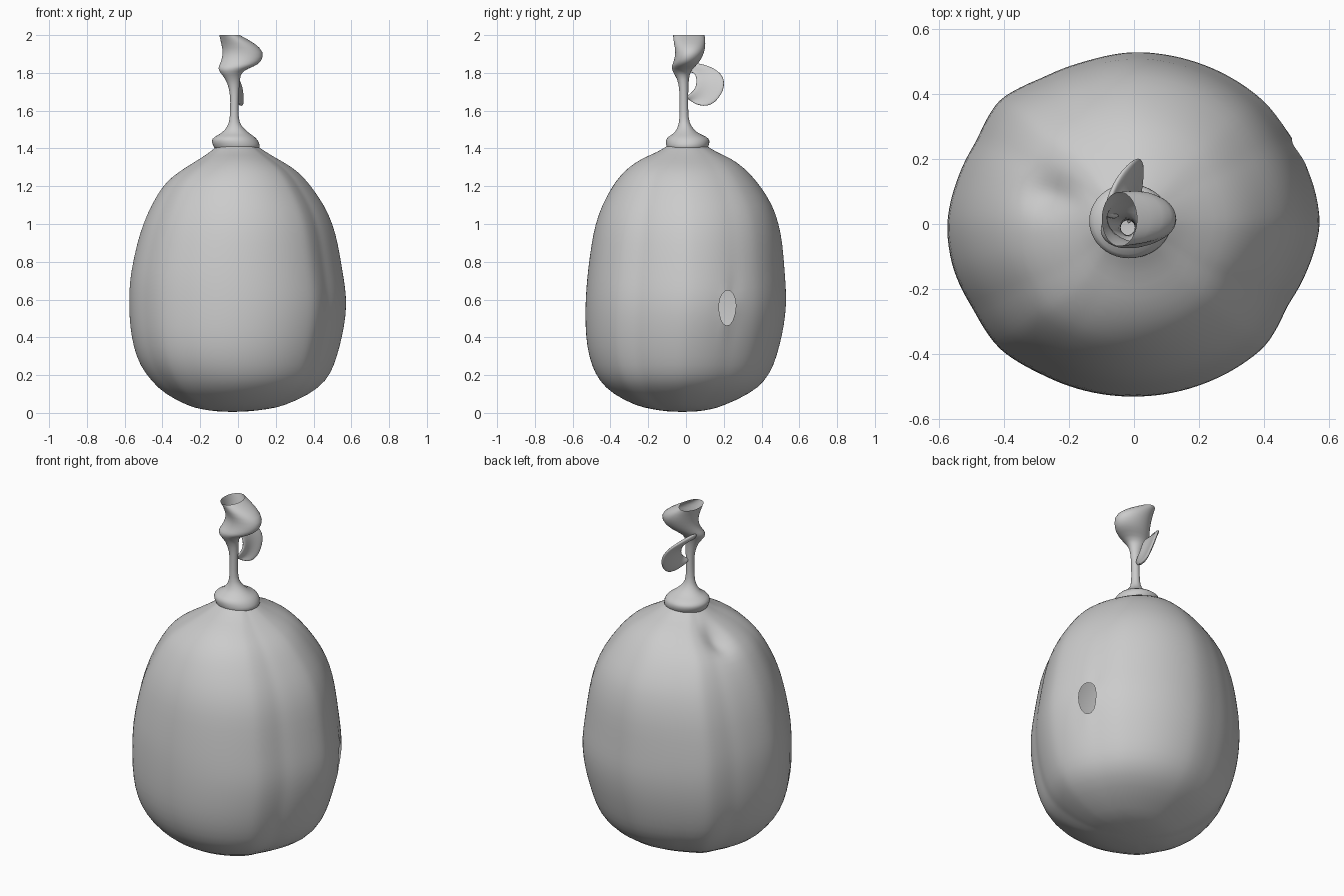
import bpy, bmesh, math
from mathutils import Vector


def finish(name, bm, levels, solid=0):
    bmesh.ops.recalc_face_normals(bm, faces=bm.faces)
    me = bpy.data.meshes.new(name)
    bm.to_mesh(me)
    bm.free()
    for p in me.polygons:
        p.use_smooth = True
    ob = bpy.data.objects.new(name, me)
    bpy.context.collection.objects.link(ob)
    if solid:
        m = ob.modifiers.new("thickness", 'SOLIDIFY')
        m.thickness, m.offset = solid, 0
    m = ob.modifiers.new("smooth", 'SUBSURF')
    m.levels = m.render_levels = levels
    return ob


def loft(rings, n, bulge=lambda a: 1.0, cap=True):
    """Rings are (z, xmin, xmax, ymin, ymax)."""
    bm = bmesh.new()
    loops = []
    for z, x0, x1, y0, y1 in rings:
        row = []
        for i in range(n):
            a = 2 * math.pi * i / n
            f = bulge(a)
            row.append(bm.verts.new(((x0 + x1) / 2 + (x1 - x0) / 2 * math.cos(a) * f,
                                     (y0 + y1) / 2 + (y1 - y0) / 2 * math.sin(a) * f, z)))
        loops.append(row)
    for a, b in zip(loops, loops[1:]):
        for i in range(n):
            j = (i + 1) % n
            bm.faces.new((a[i], a[j], b[j], b[i]))
    if cap:
        bm.faces.new(loops[0])
    return bm


# Lumpy body, with slight flats around its circumference
flats = [1, .99, .98, 1.0, 1.0, 1, 1, .98, .98, 1.02, .97, .98,
         1, 1.0, .99, 1.02, 1.0, 1, 1, 1, 1.0, 1.0, .95, .97]


def bulge(a):
    t = a / (2 * math.pi) * 24
    i = int(t)
    return flats[i % 24] * (1 - t + i) + flats[(i + 1) % 24] * (t - i)


body_rings = [
    (0.005, -.10, .04, -.09, .05), (.02, -.20, .16, -.18, .14), (.035, -.26, .24, -.26, .19),
    (.10, -.39, .385, -.39, .34), (.17, -.46, .47, -.46, .42), (.25, -.52, .51, -.50, .465),
    (.35, -.555, .54, -.525, .495), (.46, -.573, .565, -.533, .52), (.57, -.578, .577, -.533, .532),
    (.66, -.576, .57, -.528, .53), (.75, -.567, .555, -.52, .523), (.9, -.535, .53, -.50, .512),
    (1.0, -.503, .503, -.48, .492), (1.1, -.46, .458, -.445, .46), (1.2, -.40, .388, -.39, .395),
    (1.25, -.35, .345, -.353, .353), (1.3, -.28, .29, -.305, .305), (1.35, -.195, .20, -.23, .235),
    (1.38, -.15, .15, -.15, .16), (1.42, -.10, .09, -.09, .10)]
bm = loft(body_rings, 72, bulge)
pit = Vector((-.26, .09, 1.275))
for v in bm.verts:
    d = (v.co - pit).length
    v.co += Vector((.3, -.05, -.9)) * .07 * math.exp(-(d / .055) ** 2)

# Small ragged hole on the right side
hy, hz = .22, .555
doomed = [f for f in bm.faces if f.calc_center_median().x > 0
          and math.hypot((f.calc_center_median().y - hy) / .06,
                         (f.calc_center_median().z - hz) / .11) < 1]
bmesh.ops.delete(bm, geom=doomed, context='FACES')
for v in bm.verts:
    if v.is_boundary and v.co.z < 1:
        dy, dz = (v.co.y - hy) / .053, (v.co.z - hz) / .10
        r = math.hypot(dy, dz) or 1
        v.co.y, v.co.z = hy + dy / r * .053, hz + dz / r * .10
finish("body", bm, 1)

# Collar, thin stem and flared open tip
stem_rings = [
    (1.385, -.12, .11, -.10, .11), (1.41, -.13, .12, -.105, .12), (1.44, -.145, .11, -.11, .13),
    (1.462, -.13, .09, -.10, .115), (1.48, -.085, .06, -.06, .06), (1.52, -.052, .015, -.04, .025),
    (1.56, -.043, .002, -.034, .012), (1.65, -.04, .003, -.034, .012), (1.71, -.045, .006, -.035, .012),
    (1.77, -.065, .01, -.045, .015), (1.81, -.105, .02, -.075, .025), (1.835, -.105, .09, -.078, .05),
    (1.86, -.09, .128, -.065, .075), (1.91, -.08, .14, -.055, .10), (1.955, -.09, .095, -.065, .105),
    (2.0, -.10, .01, -.07, .10)]
finish("stem", loft(stem_rings, 20), 1)

# Curled flap behind the stem
inner = [(-.05, .01, 1.80), (-.04, .04, 1.805), (-.01, .055, 1.77), (.0, .05, 1.72),
         (.0, .02, 1.69), (-.02, -.01, 1.67)]
outer = [(-.09, .03, 1.86), (-.06, .14, 1.835), (.0, .205, 1.785), (.03, .21, 1.71),
         (.03, .14, 1.615), (.015, .05, 1.63)]
bm = bmesh.new()
rows = []
for p, q in zip(inner, outer):
    p, q = Vector(p), Vector(q)
    mid = (p + q) / 2 + Vector((-.02, 0, .005))
    rows.append([bm.verts.new(c) for c in (p, mid, q)])
for a, b in zip(rows, rows[1:]):
    for i in range(2):
        bm.faces.new((a[i], a[i + 1], b[i + 1], b[i]))
finish("curled_flap", bm, 2, .02)
